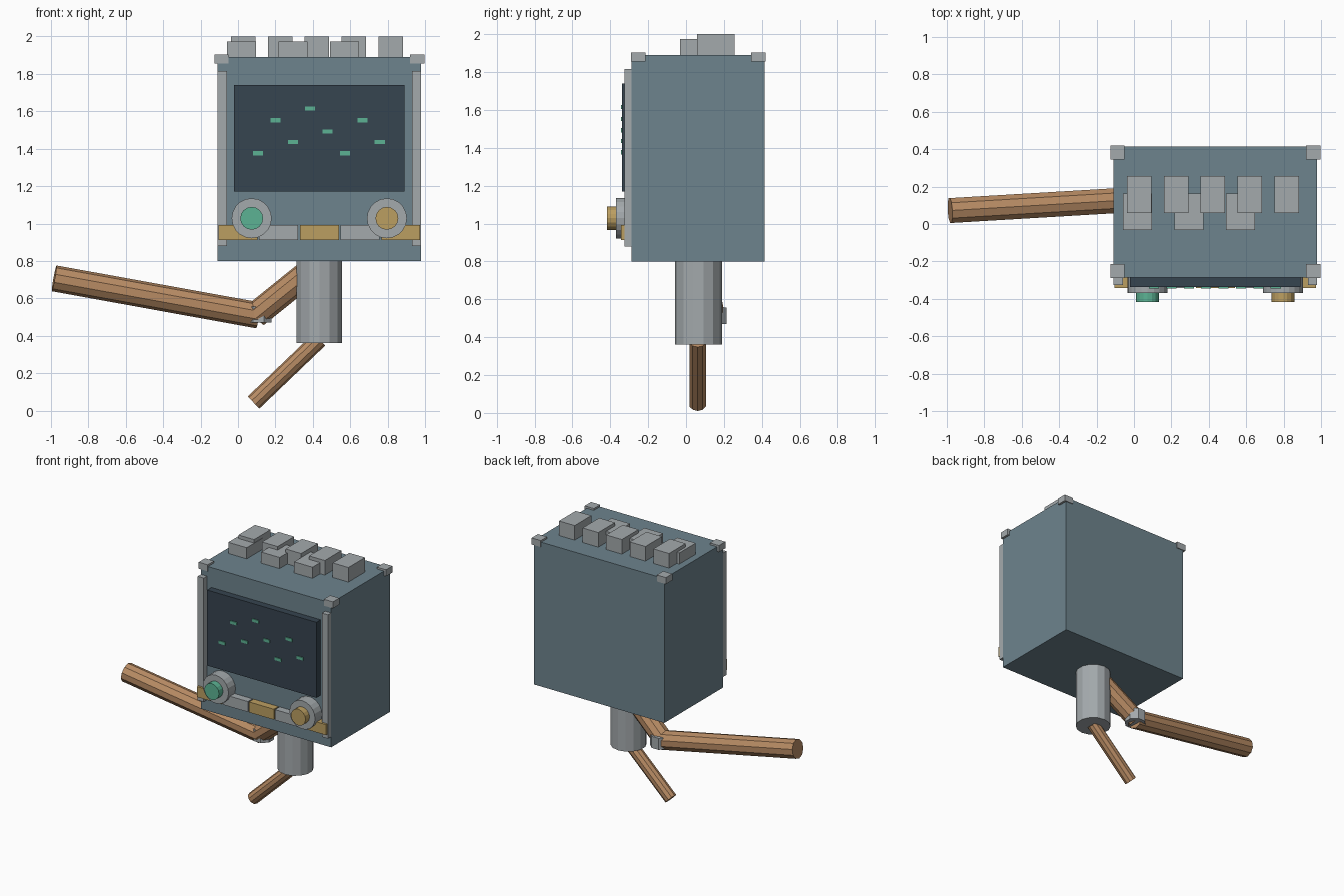
import bpy
from math import pi
from mathutils import Vector

if "Cube" in bpy.data.objects:
    bpy.data.objects.remove(bpy.data.objects["Cube"], do_unlink=True)


def material(name, rgb):
    m = bpy.data.materials.new(name)
    m.use_nodes = True
    m.diffuse_color = (*rgb, 1)
    m.node_tree.nodes["Principled BSDF"].inputs["Base Color"].default_value = (*rgb, 1)
    return m


SLATE = material("slate blue", (0.155, 0.23, 0.27))
GREY = material("light grey", (0.37, 0.40, 0.415))
DARK = material("dark screen", (0.037, 0.058, 0.08))
GOLD = material("gold", (0.50, 0.345, 0.12))
GREEN = material("mint green", (0.108, 0.45, 0.295))
WOOD = material("brown", (0.485, 0.265, 0.13))


def finish(name, mat):
    obj = bpy.context.object
    obj.name = name
    obj.data.name = name
    obj.data.materials.append(mat)
    return obj


def box(name, mat, x, y, z):
    """Box from (low, high) pairs on each axis."""
    bpy.ops.mesh.primitive_cube_add(size=1)
    obj = finish(name, mat)
    lo, hi = Vector((x[0], y[0], z[0])), Vector((x[1], y[1], z[1]))
    for v in obj.data.vertices:
        v.co = (lo + hi) / 2 + v.co * (hi - lo)
    return obj


def rod(name, mat, start, end, radius, sides):
    """Cylinder between two points."""
    a, b = Vector(start), Vector(end)
    bpy.ops.mesh.primitive_cylinder_add(vertices=sides, radius=radius,
                                        depth=(b - a).length, location=(a + b) / 2)
    obj = finish(name, mat)
    axis = b - a
    if abs(axis.x) + abs(axis.y) > 0:
        obj.rotation_euler = axis.to_track_quat('Z', 'Y').to_euler()
    return obj


def around(c, width):
    return (c - width / 2, c + width / 2)


MID_X, MID_Y, FRONT = 0.435, 0.065, -0.287

# Cabinet and screen
box("cabinet", SLATE, around(MID_X, 1.088), (FRONT, 0.414), (0.80, 1.89))
box("screen", DARK, around(MID_X, 0.912), (-0.338, FRONT + 0.02), (1.17, 1.74))

# Blips on the screen
heights = [1.376, 1.552, 1.435, 1.616, 1.493, 1.376, 1.552, 1.435]
for i, z in enumerate(heights):
    box(f"screen_blip_{i + 1}", GREEN, around(0.107 + 0.093 * i, 0.054),
        (-0.344, -0.336), around(z, 0.022))

# Side rails and corner caps
for side, name in ((-1, "right"), (1, "left")):
    box(f"{name}_rail", GREY, around(MID_X + side * 0.519, 0.05),
        (-0.325, FRONT + 0.01), (0.88, 1.815))
    for y, end in ((-0.252, "front"), (0.382, "back")):
        box(f"{end}_{name}_corner_cap", GREY, around(MID_X + side * 0.523, 0.076),
            around(y, 0.076), (1.855, 1.904))

# Trim strip of alternating blocks
for i in range(5):
    box(f"trim_block_{i + 1}", GREY if i % 2 else GOLD,
        around(MID_X + (i - 2) * 0.2175, 0.208), (-0.342, FRONT + 0.01), (0.912, 0.991))

# Knobs
for x, mat, name in ((0.073, GREEN, "right"), (0.796, GOLD, "left")):
    rod(f"{name}_knob_base", GREY, (x, FRONT + 0.01, 1.028), (x, -0.37, 1.028), 0.107, 20)
    rod(f"{name}_knob_cap", mat, (x, -0.36, 1.028), (x, -0.418, 1.028), 0.061, 16)

# Two rows of keys on top
for i in range(5):
    box(f"back_key_{i + 1}", GREY, around(0.422 + (i - 2) * 0.197, 0.131),
        (0.058, 0.256), (1.87, 2.0))
for i in range(3):
    box(f"front_key_{i + 1}", GREY, around(0.294 + (i - 1) * 0.275, 0.154),
        (-0.033, 0.163), (1.87, 1.974))

# Neck post and lower stick
rod("post", GREY, (MID_X, MID_Y, 0.362), (MID_X, MID_Y, 0.82), 0.124, 14)
rod("lower_stick", WOOD, (0.435, 0.062, 0.38), (0.083, 0.062, 0.043), 0.045, 10)

# Bent arm with a collar at the elbow
elbow = (0.095, 0.135, 0.512)
rod("upper_arm", WOOD, (0.44, 0.08, 0.79), elbow, 0.07, 10)
rod("forearm", WOOD, (0.11, 0.137, 0.509), (-0.983, 0.072, 0.707), 0.07, 10)
collar = rod("elbow_collar", GREY, (0.109, 0.143, 0.47), (0.109, 0.143, 0.557), 0.077, 8)
collar.rotation_euler.z = pi / 8
